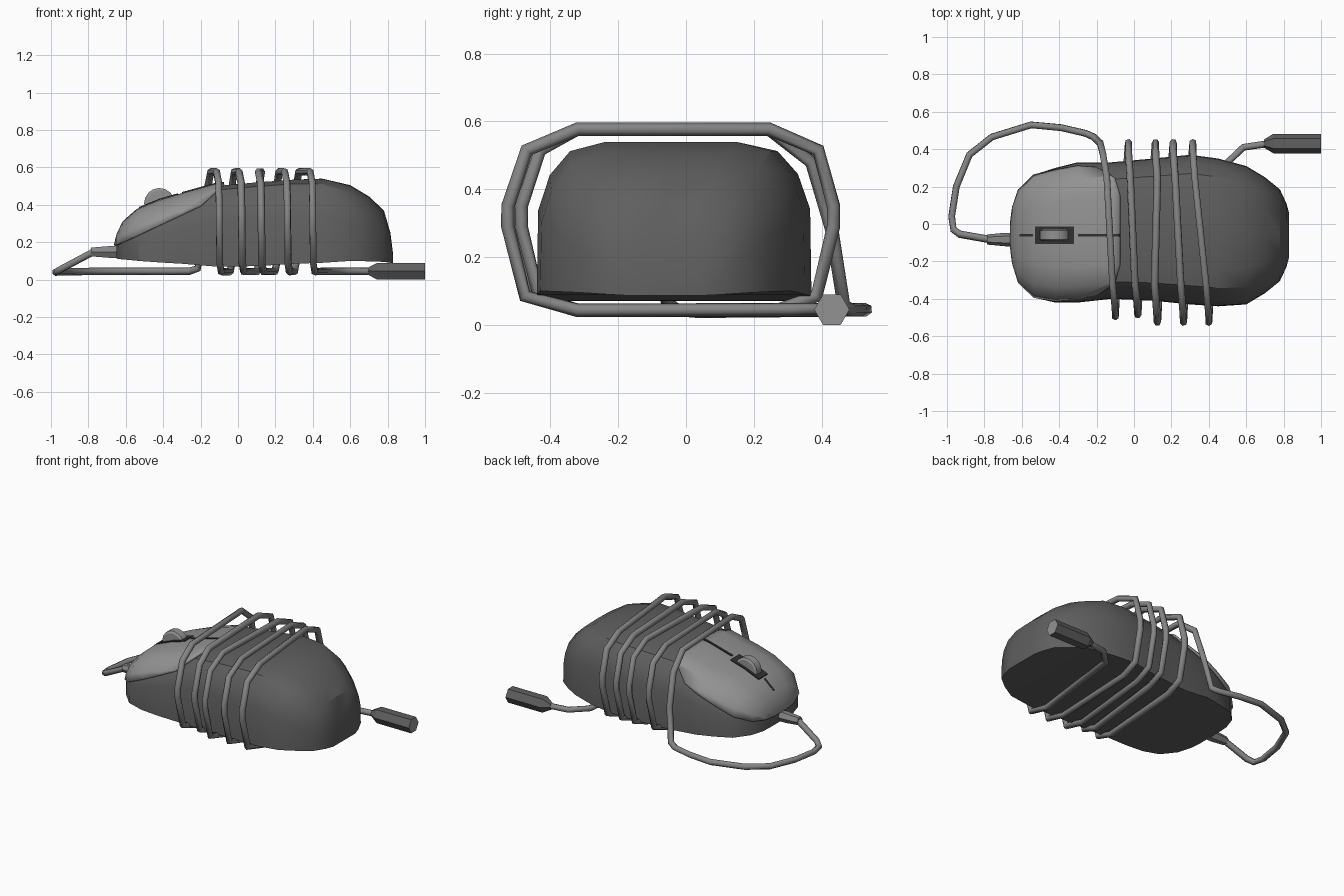
import bpy, bmesh, math
from mathutils import Vector

if "Cube" in bpy.data.objects:
    bpy.data.objects.remove(bpy.data.objects["Cube"])


def material(name, v):
    m = bpy.data.materials.new(name)
    m.diffuse_color = (v, v, v, 1)
    m.use_nodes = True
    m.node_tree.nodes["Principled BSDF"].inputs["Base Color"].default_value = m.diffuse_color
    return m


DARK = material("dark grey plastic", 0.115)
LIGHT = material("light grey plastic", 0.29)
CORD = material("cord grey", 0.235)
BLACK = material("slot black", 0.03)


def finish(bm, name, mats, angle=None):
    bmesh.ops.recalc_face_normals(bm, faces=bm.faces[:])
    me = bpy.data.meshes.new(name)
    bm.to_mesh(me)
    bm.free()
    ob = bpy.data.objects.new(name, me)
    bpy.context.collection.objects.link(ob)
    for m in mats:
        me.materials.append(m)
    if angle:
        bpy.ops.object.select_all(action='DESELECT')
        ob.select_set(True)
        bpy.context.view_layer.objects.active = ob
        bpy.ops.object.shade_smooth_by_angle(angle=math.radians(angle))
    return ob


def loft(rings):
    """Skin closed rings of points and cap both ends."""
    bm = bmesh.new()
    vs = [[bm.verts.new(p) for p in r] for r in rings]
    n = len(vs[0])
    for a, b in zip(vs, vs[1:]):
        for i in range(n):
            bm.faces.new((a[i], a[(i + 1) % n], b[(i + 1) % n], b[i]))
    bm.faces.new(vs[0])
    bm.faces.new(vs[-1])
    bmesh.ops.recalc_face_normals(bm, faces=bm.faces[:])
    return bm


# Body sections along the length: x, half width, top z, bottom z, centre y
SECTIONS = [
    (-0.65, .10, .19, .115, -.06), (-0.64, .16, .235, .11, -.06),
    (-0.61, .25, .30, .108, -.065), (-0.53, .33, .37, .10, -.065),
    (-0.42, .36, .415, .092, -.06), (-0.30, .375, .45, .085, -.045),
    (-0.12, .365, .50, .07, -.035), (0.10, .38, .52, .072, -.03),
    (0.30, .40, .535, .085, -.03), (0.45, .395, .54, .09, -.045),
    (0.60, .37, .505, .10, -.06), (0.70, .31, .445, .098, -.06),
    (0.78, .245, .37, .095, -.06), (0.815, .17, .25, .09, -.06),
    (0.83, .115, .13, .087, -.06)]
BOXY = [(1, 0), (.99, .57), (.9, .8), (.75, .95), (.5, 1)]
ROUND = [(1, 0), (.99, .42), (.92, .66), (.76, .86), (.45, .985)]


def section(x, w, top, bot, cy):
    t = min(1, max(0, (abs(x - .1) - .3) / .4))
    half = [(a + (c - a) * t, b + (d - b) * t) for (a, b), (c, d) in zip(BOXY, ROUND)]
    loop = half + [(0, 1)] + [(-a, b) for a, b in reversed(half)]
    return [(x, cy + a * w, bot + b * (top - bot)) for a, b in loop]


def body_mesh():
    return loft([section(*s) for s in SECTIONS])


finish(body_mesh(), "mouse_body", [DARK], 30)

# Button cover: upper front of the body shape, cut by two sloping planes and thickened
bm = body_mesh()
for co, slope in (((-.65, 0, .18), .467), ((-.2, 0, .39), .9)):
    bmesh.ops.bisect_plane(bm, geom=bm.verts[:] + bm.edges[:] + bm.faces[:], plane_co=co,
                           plane_no=Vector((-slope, 0, 1)).normalized(), clear_inner=True)
cover = finish(bm, "button_cover", [LIGHT], 35)
mod = cover.modifiers.new("thickness", 'SOLIDIFY')
mod.thickness = .012
mod.offset = 1


def top_z(x):
    for a, b in zip(SECTIONS, SECTIONS[1:]):
        if a[0] <= x <= b[0]:
            return a[2] + (b[2] - a[2]) * (x - a[0]) / (b[0] - a[0])


def strip(name, x0, x1, width, mat):
    """Thin plate draped over the top of the buttons."""
    xs = [x0] + [s[0] for s in SECTIONS if x0 < s[0] < x1] + [x1]
    rings = []
    for x in xs:
        z = top_z(x) + .011
        rings.append([(x, -.06 + s * width / 2, z + h) for s, h in
                      ((-1, 0), (1, 0), (1, .007), (-1, .007))])
    finish(loft(rings), name, [mat])


strip("wheel_slot", -.53, -.32, .095, BLACK)
strip("front_groove", -.635, -.54, .014, BLACK)
strip("rear_groove", -.30, -.075, .014, BLACK)


def tube(name, rings, centre, axis, sides, mats):
    """Lathe-like solid: rings of (position along axis, radius)."""
    out = []
    for p, r in rings:
        ring = []
        for i in range(sides):
            a = 2 * math.pi * i / sides
            c, s = r * math.cos(a), r * math.sin(a)
            off = (p, c, s) if axis == 'x' else (c, p, s)
            ring.append(Vector(centre) + Vector(off))
        out.append(ring)
    return finish(loft(out), name, mats, 25)


# Scroll wheel, cord sleeve and plug
tube("scroll_wheel", [(-.032, .07), (-.024, .082), (.024, .082), (.032, .07)],
     (-.42, -.06, .408), 'y', 16, [LIGHT])
tube("cord_sleeve", [(-.785, .027), (-.69, .036), (-.62, .036)],
     (0, -.083, .148), 'x', 6, [CORD])
plug = tube("plug", [(.695, .022), (.745, .052), (1.0, .052)],
            (0, .43, .045), 'x', 6, [DARK, LIGHT])
for f in plug.data.polygons:
    if f.normal.x > .9:
        f.material_index = 1

# Cord: front loop, five turns around the body, then out to the plug
path = [(-.77, -.083, .15), (-.93, -.055, .065), (-.965, -.03, .045), (-.975, .04, .04),
        (-.95, .2, .042), (-.88, .37, .043), (-.76, .465, .044), (-.55, .53, .045),
        (-.39, .515, .045), (-.26, .485, .045), (-.215, .465, .06), (-.18, .43, .28),
        (-.165, .37, .48)]
# Top strand of each turn: x at the back, x at the front, front reach
turns = [(-.155, -.10, -.495), (-.03, .02, -.485), (.115, .125, -.525),
         (.21, .265, -.525), (.315, .40, -.525)]
for i, (xb, xf, y) in enumerate(turns):
    path += [(xb + .01, .245, .577), (xf - .015, -.32, .577), (xf - .003, y + .055, .515),
             (xf, y, .35), (xf, y, .29), (xf + .003, y + .05, .085), (xf + .01, -.32, .043)]
    if i < 4:
        x = turns[i + 1][0]
        path += [(x - .012, .27, .043), (x - .004, .385, .085), (x, .435, .29),
                 (x, .435, .35), (x, .39, .515)]
path += [(.49, .32, .045), (.585, .41, .045), (.72, .43, .045)]

cu = bpy.data.curves.new("cord", 'CURVE')
cu.dimensions = '3D'
cu.bevel_depth = .02
cu.bevel_resolution = 1
cu.use_fill_caps = True
sp = cu.splines.new('POLY')
sp.points.add(len(path) - 1)
for p, co in zip(sp.points, path):
    p.co = (*co, 1)
cu.materials.append(CORD)
cord = bpy.data.objects.new("cord", cu)
bpy.context.collection.objects.link(cord)
bpy.ops.object.select_all(action='DESELECT')
cord.select_set(True)
bpy.context.view_layer.objects.active = cord
bpy.ops.object.convert(target='MESH')
